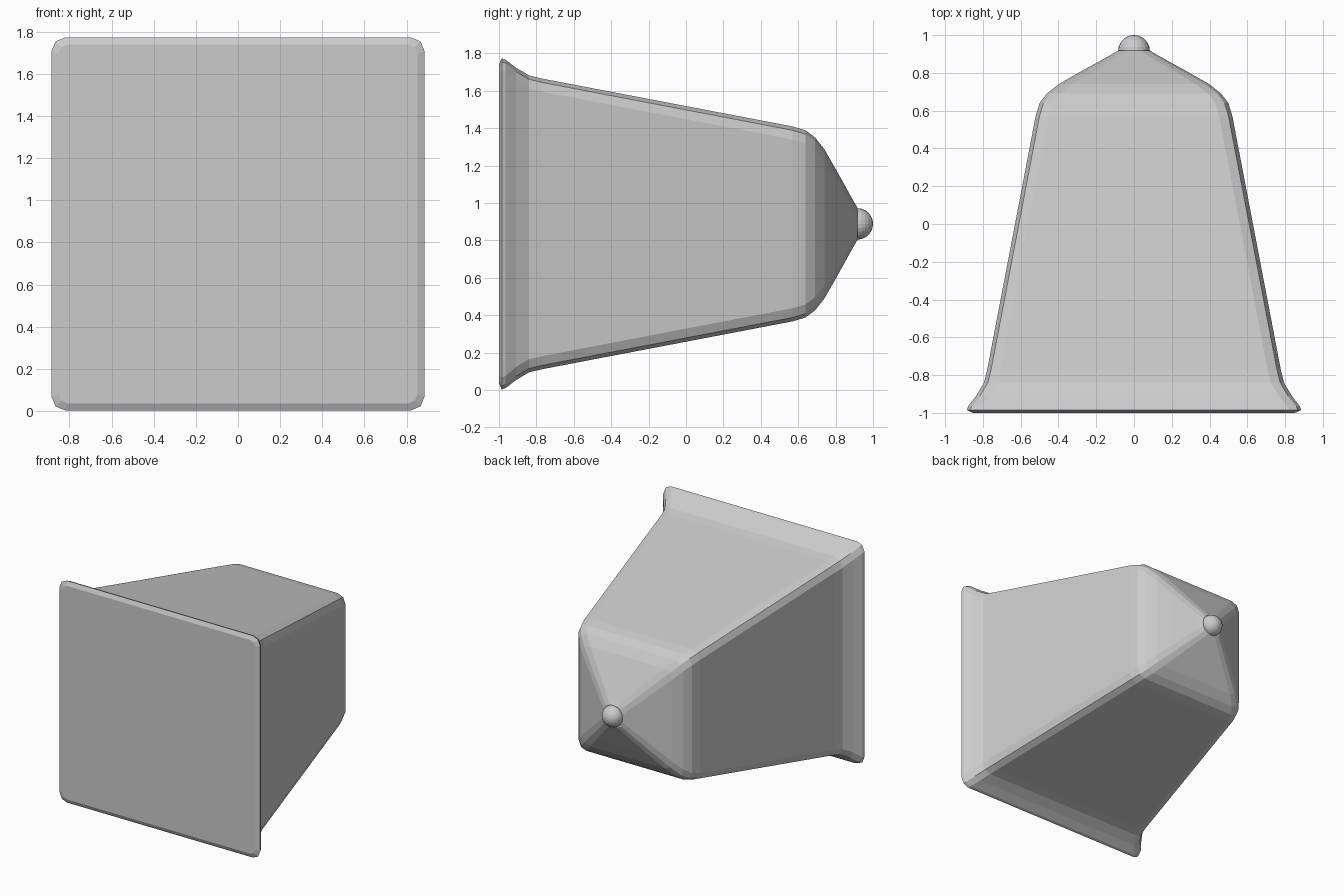
import bpy, bmesh
from math import cos, sin, pi
from mathutils import Matrix

if "Cube" in bpy.data.objects:
    bpy.data.objects.remove(bpy.data.objects["Cube"])

CZ = 0.888  # height of the bell axis

# Bell profile along y: (y, half width, corner radius)
PROFILE = [
    (-1.0, 0.852, 0.045), (-0.985, 0.885, 0.065), (-0.965, 0.878, 0.065),
    (-0.91, 0.836, 0.07), (-0.84, 0.794, 0.07), (-0.77, 0.777, 0.07),
    (0.57, 0.521, 0.07), (0.64, 0.500, 0.07), (0.69, 0.462, 0.07),
    (0.74, 0.399, 0.07), (0.80, 0.294, 0.065), (0.85, 0.204, 0.06),
    (0.89, 0.132, 0.055), (0.918, 0.084, 0.05),
]


def rounded_square(h, r):
    pts = []
    for q, (sx, sz) in enumerate([(1, 1), (-1, 1), (-1, -1), (1, -1)]):
        for k in range(3):
            a = (q + k / 2) * pi / 2
            pts.append((sx * (h - r) + r * cos(a), sz * (h - r) + r * sin(a)))
    return pts


def finish(bm, name):
    bmesh.ops.recalc_face_normals(bm, faces=bm.faces[:])
    me = bpy.data.meshes.new(name)
    bm.to_mesh(me)
    bm.free()
    ob = bpy.data.objects.new(name, me)
    bpy.context.collection.objects.link(ob)
    return ob


# Square bell body, lofted through the profile and closed at both ends
bm = bmesh.new()
rings = [[bm.verts.new((x, y, CZ + z)) for x, z in rounded_square(h, r)]
         for y, h, r in PROFILE]
for a, b in zip(rings, rings[1:]):
    for i in range(len(a)):
        j = (i + 1) % len(a)
        bm.faces.new((a[i], a[j], b[j], b[i]))
bm.faces.new(rings[0])
bm.faces.new(rings[-1])
finish(bm, "bell_body")

# Small round knob at the tip
bm = bmesh.new()
bmesh.ops.create_uvsphere(
    bm, u_segments=24, v_segments=12, radius=0.084,
    matrix=Matrix.Translation((0, 0.916, CZ)) @ Matrix.Rotation(pi / 2, 4, 'X'))
finish(bm, "tip_knob")
